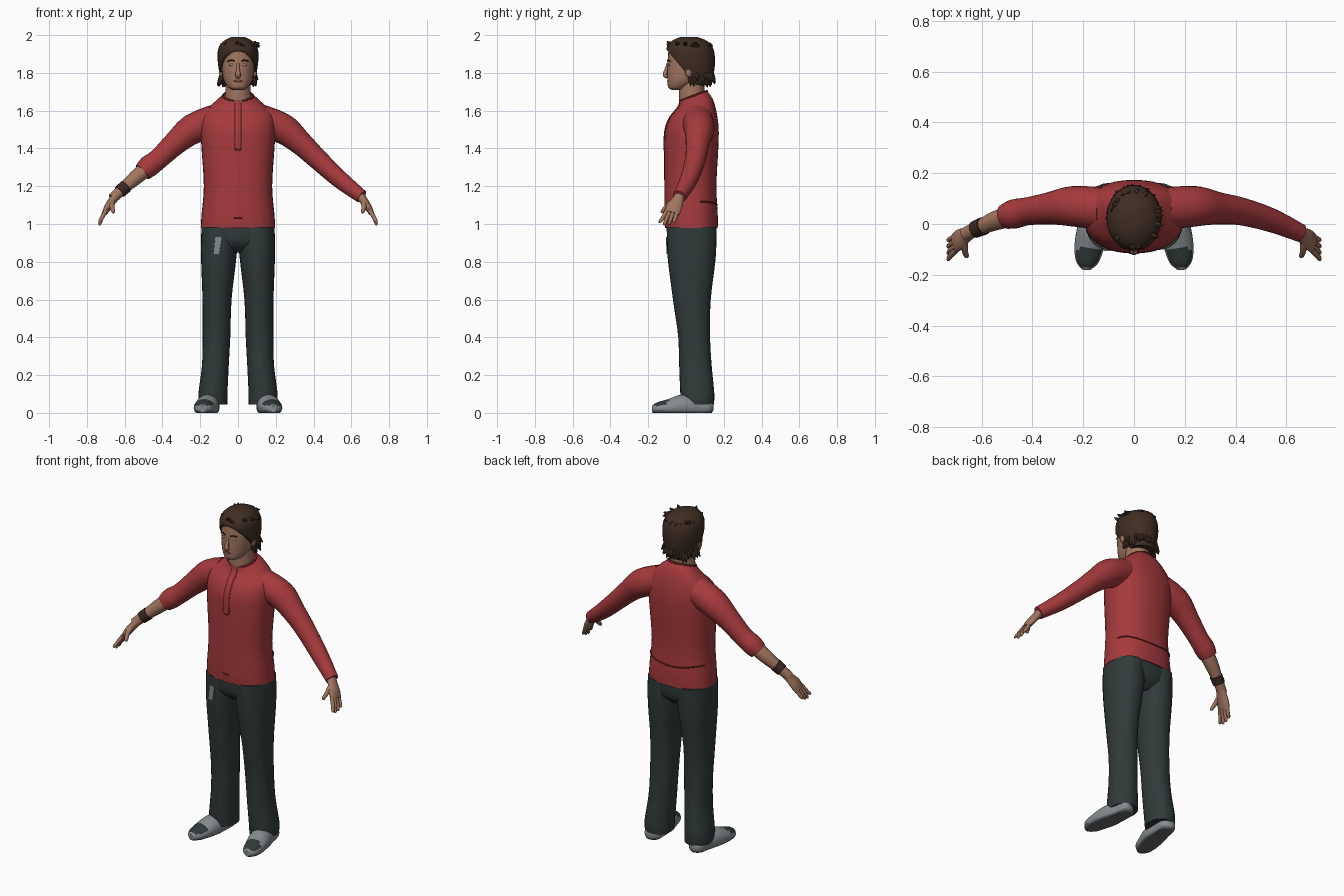
import bpy, bmesh, math, random
from mathutils import Vector

random.seed(4)
cube = bpy.data.objects.get("Cube")
if cube:
    bpy.data.objects.remove(cube, do_unlink=True)


def material(name, *rgb):
    m = bpy.data.materials.new(name)
    m.use_nodes = True
    m.diffuse_color = (*rgb, 1)
    bsdf = next(n for n in m.node_tree.nodes if n.type == 'BSDF_PRINCIPLED')
    bsdf.inputs["Base Color"].default_value = (*rgb, 1)
    bsdf.inputs["Roughness"].default_value = 0.8
    return m


RED = material("shirt red", .38, .042, .046)
DARK_RED = material("seam dark red", .15, .014, .016)
TROUSER = material("trouser charcoal", .03, .042, .042)
SKIN = material("skin", .36, .18, .115)
HAIR = material("hair brown", .05, .026, .016)
GREY = material("shoe grey", .24, .265, .275)
SOLE = material("sole grey", .12, .135, .14)
EYE = material("eye grey", .40, .34, .30)
LIP = material("lip", .27, .105, .08)
LEATHER = material("wristband leather", .04, .02, .013)


def spline(rows, steps):
    """Smooth interpolation of ring parameters, without overshoot."""
    rows = [tuple(r) + (0,) * (6 - len(r)) for r in rows]
    out = []
    for i in range(len(rows) - 1):
        p0, p1, p2, p3 = (rows[min(max(i + k, 0), len(rows) - 1)] for k in (-1, 0, 1, 2))
        for s in range(steps):
            t = s / steps
            ring = []
            for a, b, c, d in zip(p0, p1, p2, p3):
                v = b + t * ((c - a) / 2 + t * (a - 2.5 * b + 2 * c - d / 2
                                                + t * (1.5 * (b - c) + (d - a) / 2)))
                ring.append(min(max(v, min(b, c)), max(b, c)))
            out.append(ring)
    out.append(list(rows[-1]))
    return out


def finish(name, bm, mats, rule=None):
    bmesh.ops.recalc_face_normals(bm, faces=bm.faces)
    bm.normal_update()
    for f in bm.faces:
        f.smooth = True
        if rule:
            f.material_index = rule(f)
    mesh = bpy.data.meshes.new(name)
    bm.to_mesh(mesh)
    bm.free()
    mesh.set_sharp_from_angle(angle=math.radians(50))
    for m in mats:
        mesh.materials.append(m)
    obj = bpy.data.objects.new(name, mesh)
    bpy.context.collection.objects.link(obj)
    return obj


def loft(name, rows, *mats, side=1, ref=None, sides=28, power=1.0, steps=4, floor=None, cut=None, rule=None):
    """Rings of (x, y, z, half width, half depth, tilt); ref turns them along the path."""
    rings = spline(rows, steps)
    bm = bmesh.new()
    loops = []
    for i, (x, y, z, a, b, tilt) in enumerate(rings):
        u, v = Vector((1, 0, 0)), Vector((0, 1, tilt))
        if ref:
            ahead, behind = rings[min(i + 1, len(rings) - 1)], rings[max(i - 1, 0)]
            t = (Vector(ahead[:3]) - Vector(behind[:3])).normalized()
            u = t.cross(Vector(ref)).normalized()
            v = u.cross(t)
        loop = []
        for k in range(sides):
            ang = math.tau * k / sides
            c, s = math.cos(ang), math.sin(ang)
            p = Vector((x, y, z)) + u * a * math.copysign(abs(c) ** power, c) \
                + v * b * math.copysign(abs(s) ** power, s)
            p.x *= side
            if floor is not None:
                p.z = max(p.z, floor)
            loop.append(bm.verts.new(p))
        loops.append(loop)
    for lo, hi in zip(loops, loops[1:]):
        for k in range(sides):
            n = (k + 1) % sides
            bm.faces.new((lo[k], lo[n], hi[n], hi[k]))
    bm.faces.new(loops[0])
    bm.faces.new(loops[-1])
    if cut:
        bmesh.ops.bisect_plane(bm, geom=bm.verts[:] + bm.edges[:] + bm.faces[:],
                               plane_co=cut[0], plane_no=cut[1], clear_inner=True)
        bmesh.ops.holes_fill(bm, edges=[e for e in bm.edges if e.is_boundary])
    return finish(name, bm, mats, rule)


def tube(name, rows, mat, side=1, ref=(0, 1, 0), sides=12, steps=3):
    """Round tube from rows of (x, y, z, radius)."""
    return loft(name, [(*r, r[3]) for r in rows], mat, side=side, ref=ref, sides=sides, steps=steps)


def ball(name, loc, size, mat):
    bm = bmesh.new()
    bmesh.ops.create_uvsphere(bm, u_segments=16, v_segments=10, radius=1)
    for v in bm.verts:
        v.co = Vector(loc) + Vector(c * s for c, s in zip(v.co, size))
    return finish(name, bm, [mat])


# Shirt body
TORSO = [(0, .029, .98, .197, .139), (0, .027, 1.05, .193, .141), (0, .023, 1.2, .181, .138),
         (0, .028, 1.4, .193, .143), (0, .032, 1.5, .198, .141), (0, .04, 1.58, .185, .122, .1),
         (0, .05, 1.642, .125, .09, .25), (0, .04, 1.678, .08, .071, .36)]
loft("shirt_body", TORSO, RED, sides=40, power=.86)

# Placket, collar seam, hem mark and back fold
front = [(0, y - b, z - t * b) for _, y, z, _, b, t in spline(TORSO, 4)]
front = [p for p in front if p[2] > 1.39]
loft("placket_edge", [(*p, .022, .003) for p in front], DARK_RED, ref=(0, 1, 0), steps=1)
loft("placket", [(*p, .015, .005) for p in front], RED, ref=(0, 1, 0), steps=1)
ball("placket_end", front[0], (.02, .005, .012), DARK_RED)
collar = []
for k in range(33):
    a = math.tau * k / 32
    collar.append((.08 * math.cos(a), .04 + .071 * math.sin(a), 1.678 + .0256 * math.sin(a), .006))
tube("collar", collar, DARK_RED, ref=(0, 0, 1), sides=8, steps=1)
tube("hem_mark", [(-.02, -.112, 1.03, .004), (.02, -.112, 1.03, .004)], DARK_RED, ref=(0, 0, 1), sides=8)
fold = []
for k in range(17):
    a = math.pi * (.1 + .8 * k / 16)
    fold.append((.188 * math.cos(a) ** 1 * abs(math.cos(a)) ** -.14,
                 .025 + .14 * math.sin(a) ** .86, 1.11 + .008 * math.sin(3 * a), .004))
tube("back_fold", fold, DARK_RED, ref=(0, 0, 1), sides=8, steps=1)

# Sleeves: long on the left, pushed up on the right
ARM = [(.12, .06, 1.55, .083), (.24, .07, 1.503, .08), (.33, .062, 1.43, .064),
       (.42, .05, 1.345, .055), (.54, .015, 1.235, .047), (.655, -.035, 1.145, .036)]
tube("left_sleeve", ARM, RED, sides=24, steps=5)
tube("right_sleeve", ARM[:4] + [(.47, .04, 1.307, .058), (.505, .03, 1.275, .05)], RED, side=-1, sides=24)
tube("right_forearm", [(.47, .035, 1.305, .042), (.54, .015, 1.247, .039), (.61, -.015, 1.185, .03),
                       (.665, -.04, 1.135, .027)], SKIN, side=-1, sides=16)
tube("wristband", [(.593, -.008, 1.2, .036), (.627, -.022, 1.17, .034)], LEATHER, side=-1, sides=16)

for side, label in ((1, "left"), (-1, "right")):
    # Hand
    loft(label + "_palm", [(.64, -.03, 1.158, .026, .026), (.664, -.044, 1.125, .022, .032),
                           (.688, -.062, 1.09, .02, .042), (.706, -.074, 1.058, .014, .04)],
         SKIN, side=side, ref=(0, 1, 0), sides=16)
    for i in range(4):
        y, reach = -.046 - .019 * i, .012 * abs(i - 1.6)
        tube(f"{label}_finger_{i + 1}",
             [(.70, y, 1.07, .011), (.722, y - .012 - .003 * i, 1.03, .0105),
              (.732, y - .018 - .006 * i, .995 + reach, .008), (.732, y - .02 - .006 * i, .988 + reach, .003)],
             SKIN, side=side, sides=8)
    tube(label + "_thumb", [(.668, -.06, 1.125, .015), (.668, -.1, 1.095, .013),
                            (.66, -.125, 1.065, .01), (.659, -.129, 1.058, .004)], SKIN, side=side, sides=8)

    # Trouser leg
    loft(label + "_trouser_leg",
         [(.132, .062, .045, .076, .085), (.133, .06, .1, .077, .09), (.12, .05, .25, .071, .086),
          (.114, .043, .4, .073, .084), (.111, .031, .6, .077, .1), (.103, .03, .8, .092, .125),
          (.099, .03, .9, .097, .131), (.098, .03, .985, .095, .132)], TROUSER, side=side, power=.92)

    # Shoe with dark toe panel and sole
    def shoe_colour(f):
        c = f.calc_center_median()
        if c.z < .012:
            return 2
        return 1 if f.normal.z > .5 and -.172 < c.y < -.095 else 0

    loft(label + "_shoe",
         [(.14, .142, .03, .02, .02), (.144, .12, .03, .045, .045), (.15, .06, .035, .052, .06),
          (.162, -.02, .035, .062, .062), (.177, -.09, .028, .058, .045),
          (.185, -.15, .022, .044, .034), (.187, -.18, .02, .016, .018)],
         GREY, TROUSER, SOLE, side=side, ref=(0, 0, 1), floor=0, rule=shoe_colour)

    # Ear, eye and brow
    ball(label + "_ear", (side * .09, .015, 1.81), (.011, .02, .032), SKIN)
    ball(label + "_eye", (side * .034, -.09, 1.842), (.014, .006, .006), EYE)
    tube(label + "_brow", [(.016, -.098, 1.862, .003), (.035, -.094, 1.867, .004), (.056, -.083, 1.861, .003)],
         HAIR, side=side, ref=(0, 0, 1), sides=8)

# Hips and thigh patch
loft("hips", [(0, .03, .85, .08, .07), (0, .03, .9, .188, .122), (0, .03, .985, .193, .132)],
     TROUSER, power=.86)
loft("thigh_patch", [(-.114, -.098, .84, .016, .005), (-.103, -.101, .93, .018, .005)], GREY, power=.5)

# Neck and head
loft("neck", [(0, .035, 1.62, .075, .07), (0, .03, 1.7, .067, .068), (0, .03, 1.79, .066, .068)], SKIN)
loft("head", [(0, -.045, 1.71, .03, .03), (0, -.04, 1.722, .05, .054), (0, -.015, 1.755, .073, .083),
              (0, 0, 1.8, .083, .1), (0, .01, 1.86, .089, .108), (0, .015, 1.92, .088, .108),
              (0, .018, 1.96, .068, .085), (0, .02, 1.98, .03, .04)], SKIN, power=.95)
loft("nose", [(0, -.096, 1.85, .007, .006), (0, -.105, 1.815, .01, .01), (0, -.111, 1.79, .015, .012),
              (0, -.098, 1.776, .01, .008)], SKIN, ref=(0, 1, 0), sides=12)
ball("mouth", (0, -.094, 1.757), (.024, .007, .006), LIP)

# Hair cap cut along a slanted hairline, with loose tufts
loft("hair", [(0, .035, 1.735, .078, .1), (0, .03, 1.8, .098, .118), (0, .025, 1.87, .108, .129),
              (0, .02, 1.93, .104, .124), (0, .018, 1.968, .077, .095), (0, .015, 1.99, .035, .045)],
     HAIR, sides=32, cut=((0, 0, 1.8), (0, 1.2, 1)))
for k in range(22):
    a = math.pi * (-.03 + 1.06 * k / 21)
    out = Vector((math.cos(a), math.sin(a), 0))
    root = Vector((.083 * out.x, .035 + .1 * out.y, 1.765 + random.uniform(0, .03)))
    tip = root + out * random.uniform(.012, .03) + Vector((0, 0, random.uniform(-.05, -.025)))
    tube(f"nape_tuft_{k + 1}", [(*root, .018), (*root.lerp(tip, .5), .012), (*tip, .002)], HAIR, sides=6, steps=2)
for k in range(18):
    a = random.uniform(0, math.tau)
    out = Vector((math.cos(a), math.sin(a), 0))
    root = Vector((.085 * out.x, .02 + .1 * out.y, 1.95))
    tip = root + out * .022 + Vector((.01, 0, random.uniform(-.02, .018)))
    tube(f"crown_tuft_{k + 1}", [(*root, .014), (*root.lerp(tip, .5), .01), (*tip, .002)], HAIR, sides=6, steps=2)
